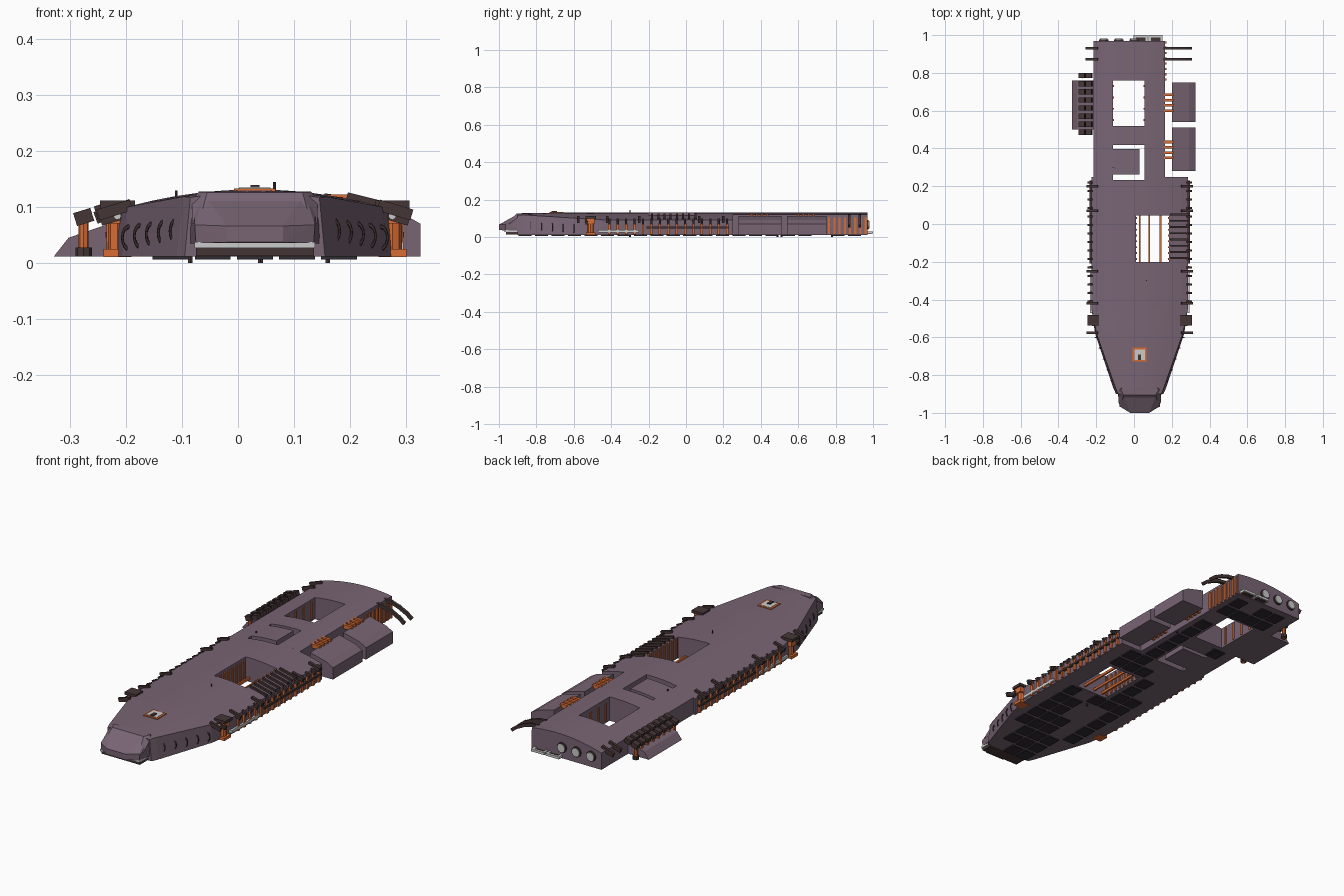
import bpy, bmesh, math, random
from mathutils import Matrix, Vector

if "Cube" in bpy.data.objects:
    bpy.data.objects.remove(bpy.data.objects["Cube"])

random.seed(4)
CX, ZB = 0.03, 0.012          # hull centre line and underside height


def material(name, rgb):
    m = bpy.data.materials.new(name)
    m.diffuse_color = (*rgb, 1)
    m.use_nodes = True
    m.node_tree.nodes["Principled BSDF"].inputs["Base Color"].default_value = m.diffuse_color
    return m


HULL = material("hull_mauve", (0.19, 0.13, 0.175))
ORANGE = material("orange", (0.7, 0.15, 0.035))
DARK = material("dark_brown", (0.06, 0.036, 0.036))
TILE = material("tile_black", (0.03, 0.025, 0.03))
GREY = material("pale_grey", (0.55, 0.56, 0.56))


def finish(name, bm, mat):
    bmesh.ops.recalc_face_normals(bm, faces=bm.faces)
    me = bpy.data.meshes.new(name)
    bm.to_mesh(me)
    bm.free()
    ob = bpy.data.objects.new(name, me)
    bpy.context.collection.objects.link(ob)
    if mat:
        me.materials.append(mat)
    return ob


def boxes(name, items, mat):
    """Many boxes in one object: (cx, cy, cz, sx, sy, sz, tilt about y)."""
    bm = bmesh.new()
    for it in items:
        tilt = it[6] if len(it) > 6 else 0
        m = (Matrix.Translation(it[:3]) @ Matrix.Rotation(tilt, 4, 'Y')
             @ Matrix.Diagonal((*it[3:6], 1)))
        bmesh.ops.create_cube(bm, size=1, matrix=m)
    return finish(name, bm, mat)


def loft(name, rings, mat):
    bm = bmesh.new()
    vs = [[bm.verts.new(p) for p in r] for r in rings]
    n = len(vs[0])
    for a, b in zip(vs, vs[1:]):
        for i in range(n):
            bm.faces.new((a[i], a[(i + 1) % n], b[(i + 1) % n], b[i]))
    bm.faces.new(vs[0])
    bm.faces.new(vs[-1][::-1])
    return finish(name, bm, mat)


def prism(name, profile, y0, y1, mat):
    return loft(name, [[(x, y, z) for x, z in profile] for y in (y0, y1)], mat)


def cylinders(name, items, mat, sides=16):
    """Many cylinders: (x, y, z, radius, length, axis)."""
    bm = bmesh.new()
    for x, y, z, r, l, axis in items:
        rot = Matrix.Rotation(math.pi / 2 if axis == 'Y' else 0, 4, 'X')
        bmesh.ops.create_cone(bm, cap_ends=True, segments=sides, radius1=r, radius2=r,
                              depth=l, matrix=Matrix.Translation((x, y, z)) @ rot)
    return finish(name, bm, mat)


def deck(x):
    return 0.131 - 0.6 * (x - CX) ** 2


def slope(x):
    return math.atan(1.2 * (x - CX))


def section(y, xl, xr, flare=0.0, drop=0.0, n=14):
    top = [xl + (xr - xl) * i / n for i in range(n + 1)]
    return ([(xr + flare, y, ZB), (xl - flare, y, ZB)]
            + [(x, y, deck(x) - drop) for x in top])


# main hull and stern hull, with arched decks
main = loft("main_hull", [section(-0.9, -0.085, 0.145, 0.01, 0.006),
                          section(-0.87, -0.097, 0.157, 0.012, 0.003),
                          section(-0.58, -0.198, 0.258, 0.008),
                          section(-0.45, -0.225, 0.285),
                          section(0.25, -0.225, 0.285)], HULL)
stern = loft("stern_hull", [section(0.25, -0.215, 0.165),
                            section(0.97, -0.215, 0.165)], HULL)

# wells through the hull: stern well, U slot, mid well
wells = [(-0.11, 0.055, 0.52, 0.76), (-0.11, 0.055, 0.397, 0.417),
         (0.028, 0.055, 0.24, 0.41), (-0.11, 0.055, 0.232, 0.262),
         (0.01, 0.185, -0.2, 0.045)]
for i, (x0, x1, y0, y1) in enumerate(wells):
    c = boxes(f"well_cutter_{i}", [((x0 + x1) / 2, (y0 + y1) / 2, 0.07,
                                    x1 - x0, y1 - y0, 0.3)], None)
    c.hide_render = True
    c.hide_viewport = False
    c.display_type = 'WIRE'
    for h in ([main] if i == 4 else [stern] if i < 3 else [main, stern]):
        b = h.modifiers.new("well", 'BOOLEAN')
        b.object, b.operation, b.solver = c, 'DIFFERENCE', 'EXACT'
    c.hide_set(True)

# faceted nose block, its raised window panel and the chin lip
bm = bmesh.new()
for s in (-1, 1):
    for w, y, z in [(0.12, -0.86, 0.035), (0.105, -0.965, 0.035), (0.05, -1.0, 0.037),
                    (0.118, -0.86, 0.075), (0.107, -0.965, 0.068), (0.05, -1.0, 0.066),
                    (0.108, -0.87, 0.118), (0.098, -0.87, 0.125), (0.09, -0.9, 0.122)]:
        bm.verts.new((CX + s * w, y, z))
bmesh.ops.convex_hull(bm, input=bm.verts)
finish("nose_block", bm, HULL)
bm = bmesh.new()
for s in (-1, 1):
    for w, y, z in [(0.112, -0.945, 0.07), (0.112, -0.89, 0.112), (0.1, -0.878, 0.127),
                    (0.1, -0.96, 0.07), (0.085, -0.905, 0.126), (0.112, -0.87, 0.07),
                    (0.1, -0.87, 0.127)]:
        bm.verts.new((CX + s * w, y, z))
bmesh.ops.convex_hull(bm, input=bm.verts)
finish("nose_window_panel", bm, HULL)
boxes("chin_lip", [(CX, -0.93, 0.032, 0.215, 0.08, 0.011)], GREY)
boxes("chin_base", [(CX, -0.925, 0.02, 0.21, 0.075, 0.015)], DARK)

# side pods
for i, (y0, y1) in enumerate([(0.28, 0.51), (0.54, 0.75)]):
    prism(f"right_pod_{i}", [(0.2, ZB), (0.325, ZB), (0.325, 0.07), (0.29, 0.09),
                             (0.2, 0.113)], y0, y1, HULL)
prism("left_pod", [(-0.328, ZB), (-0.302, 0.045), (-0.215, 0.075), (-0.215, ZB)],
      0.5, 0.76, HULL)

# orange links between stern hull and right pods
boxes("pod_links", [(0.183, y0 + 0.028 * k, z, 0.05, 0.014, 0.02)
                    for y0 in (0.35, 0.60) for k in range(4) for z in (0.04, 0.112)], ORANGE)

# clamp blocks above the left pod, on orange columns
ys = [0.485 + 0.043 * k for k in range(8)]
boxes("left_clamps", [(x, y, z, 0.032, 0.028, 0.024, -0.3) for y in ys
                      for x, z in ((-0.275, 0.082), (-0.238, 0.094))], DARK)
cylinders("left_clamp_columns", [(-0.275, y, 0.048, 0.009, 0.072, 'Z') for y in ys], ORANGE, 8)
cylinders("left_clamp_feet", [(-0.275, y, 0.02, 0.015, 0.016, 'Z') for y in (ys[0], ys[-1])],
          DARK, 8)

# ribs and posts along the flanks of the main hull
big, small, posts = [], [], []
for edge, s in ((-0.225, -1), (0.285, 1)):
    for y in (0.2, 0.07, -0.25, -0.42, -0.575):
        x = edge - s * 0.005
        big.append((x, y, deck(x) + 0.001, 0.062, 0.013, 0.02, slope(x)))
    for k in range(15):
        y = 0.22 - 0.045 * k
        small.append((edge + s * 0.004, y, 0.083, 0.028, 0.011, 0.02, slope(edge) * 1.6))
        posts.append((edge + s * 0.003, y, 0.045, 0.013, 0.013, 0.062))
boxes("flank_ribs", big, DARK)
boxes("flank_brackets", small, DARK)
boxes("flank_posts", posts, ORANGE)

# ribs over the deck strip right of the mid well
boxes("deck_ribs", [(0.24, 0.05 - 0.033 * k, deck(0.24) + 0.002, 0.095, 0.01, 0.016, slope(0.24))
                    for k in range(8)], DARK)

# rails and lining posts of the wells
boxes("well_rails", [(x, -0.078, 0.03, w, 0.25, 0.012)
                     for x, w in ((0.03, 0.009), (0.08, 0.007), (0.14, 0.009))], ORANGE)
lining = [(x, -0.185 + 0.031 * k, 0.068, 0.008, 0.009, 0.1) for k in range(8) for x in (0.012, 0.183)]
lining += [(x, 0.55 + 0.06 * k, 0.065, 0.006, 0.01, 0.09) for k in range(4) for x in (-0.109, 0.054)]
lining += [(0.167, 0.765 + 0.028 * k, 0.06, 0.01, 0.011, 0.09) for k in range(8)]
boxes("lining_posts", lining, ORANGE)

# long strips low on the flanks
boxes("flank_pipes_grey", [(x, -0.36, 0.03, 0.022, 0.22, 0.014) for x in (-0.222, 0.284)], GREY)
boxes("flank_pipes_dark", [(x, 0.01, 0.05, 0.022, 0.44, 0.01) for x in (-0.225, 0.285)], DARK)

# mooring towers at the shoulders
for side, x in (("left", -0.215), ("right", 0.275)):
    y = -0.51
    boxes(f"{side}_tower_base", [(x, y, 0.018, 0.05, 0.05, 0.014)], ORANGE)
    cylinders(f"{side}_tower_column", [(x, y, 0.05, 0.017, 0.076, 'Z')], ORANGE, 8)
    boxes(f"{side}_tower_head", [(x, y, 0.085, 0.046, 0.044, 0.03)], ORANGE)
    boxes(f"{side}_tower_cap", [(x, y, 0.104, 0.062, 0.056, 0.014),
                                (x, y - 0.02, 0.084, 0.062, 0.014, 0.018, slope(x))], DARK)
    cylinders(f"{side}_tower_lamp", [(x, y - 0.027, 0.084, 0.007, 0.006, 'Y')], GREY, 8)

# loop handles down the nose flanks
handles = []
for s in (-1, 1):
    for k in range(5):
        t = k / 4
        bpy.ops.mesh.primitive_torus_add(
            major_segments=16, minor_segments=6, major_radius=0.014, minor_radius=0.003,
            location=(CX + s * (0.225 - 0.085 * t), -0.6 - 0.23 * t, 0.045 + 0.012 * t),
            rotation=(math.pi / 2, 0, 0))
        ob = bpy.context.object
        ob.name = "nose_handle"
        ob.scale = (0.8, 1.4, 1)
        ob.data.materials.append(DARK)
        bpy.ops.object.shade_smooth_by_angle()

# drooping stern arms
arms = []
for y in (0.93, 0.872):
    arms.append((-0.222, y, 0.092, 0.068, 0.013, 0.022, -0.35))
    for k in range(4):
        x = 0.175 + 0.037 * k
        arms.append((x, y, 0.113 - 0.0035 * k * (k + 1), 0.044, 0.013, 0.016, 0.15 + 0.17 * k))
boxes("stern_arms", arms, DARK)

# exhaust ports and the two stern loops
cylinders("exhaust_rims", [(x, 0.971, 0.066, 0.025, 0.012, 'Y') for x in (0.0, -0.08, -0.16)], DARK, 20)
cylinders("exhaust_ports", [(x, 0.975, 0.066, 0.02, 0.012, 'Y') for x in (0.0, -0.08, -0.16)], GREY, 20)
loops = []
for x in (0.035, 0.115):
    loops += [(x, 0.994, 0.024, 0.074, 0.012, 0.012)]
    loops += [(x + d, 0.978, 0.024, 0.012, 0.036, 0.012) for d in (-0.031, 0.031)]
boxes("stern_loops", loops, GREY)
boxes("stern_loop_plates", [(x, 0.978, 0.02, 0.06, 0.03, 0.006) for x in (0.035, 0.115)], DARK)

# deck hatch with a small mast, plus antennas
boxes("hatch_frame", [(CX, -0.692, 0.129, 0.074, 0.074, 0.008)], ORANGE)
boxes("hatch_plate", [(CX, -0.692, 0.131, 0.056, 0.056, 0.007)], GREY)
boxes("hatch_mast", [(CX, -0.705, 0.136, 0.016, 0.03, 0.006)], DARK)
cylinders("antennas", [(0.065, -0.3, 0.134, 0.003, 0.02, 'Z'),
                       (-0.11, 0.3, 0.121, 0.003, 0.016, 'Z')], DARK, 6)

# underside tiles and landing pins
tiles = []
for i in range(-3, 4):
    for j in range(21):
        x, y = CX + 0.075 * i, -0.86 + 0.088 * j
        if y < -0.45:
            h = 0.1 + 0.155 * (y + 0.9) / 0.45
            inside = abs(x - CX) + 0.035 < h
        else:
            inside = -0.19 < x < (0.25 if y < 0.2 else 0.13)
        clear = all(x + 0.035 < a or x - 0.035 > b or y + 0.038 < c or y - 0.038 > d
                    for a, b, c, d in wells + [(-0.11, 0.055, 0.24, 0.41)])
        if inside and clear and random.random() < 0.75:
            tiles.append((x, y, 0.010, 0.064, 0.07, 0.007))
boxes("underside_tiles", tiles, TILE)
cylinders("landing_pins", [(x, y, 0.008, 0.005, 0.016, 'Z') for x, y in
                           ((-0.085, 0.49), (0.04, 0.78), (0.16, 0.51), (0.04, -0.3))], DARK, 6)
